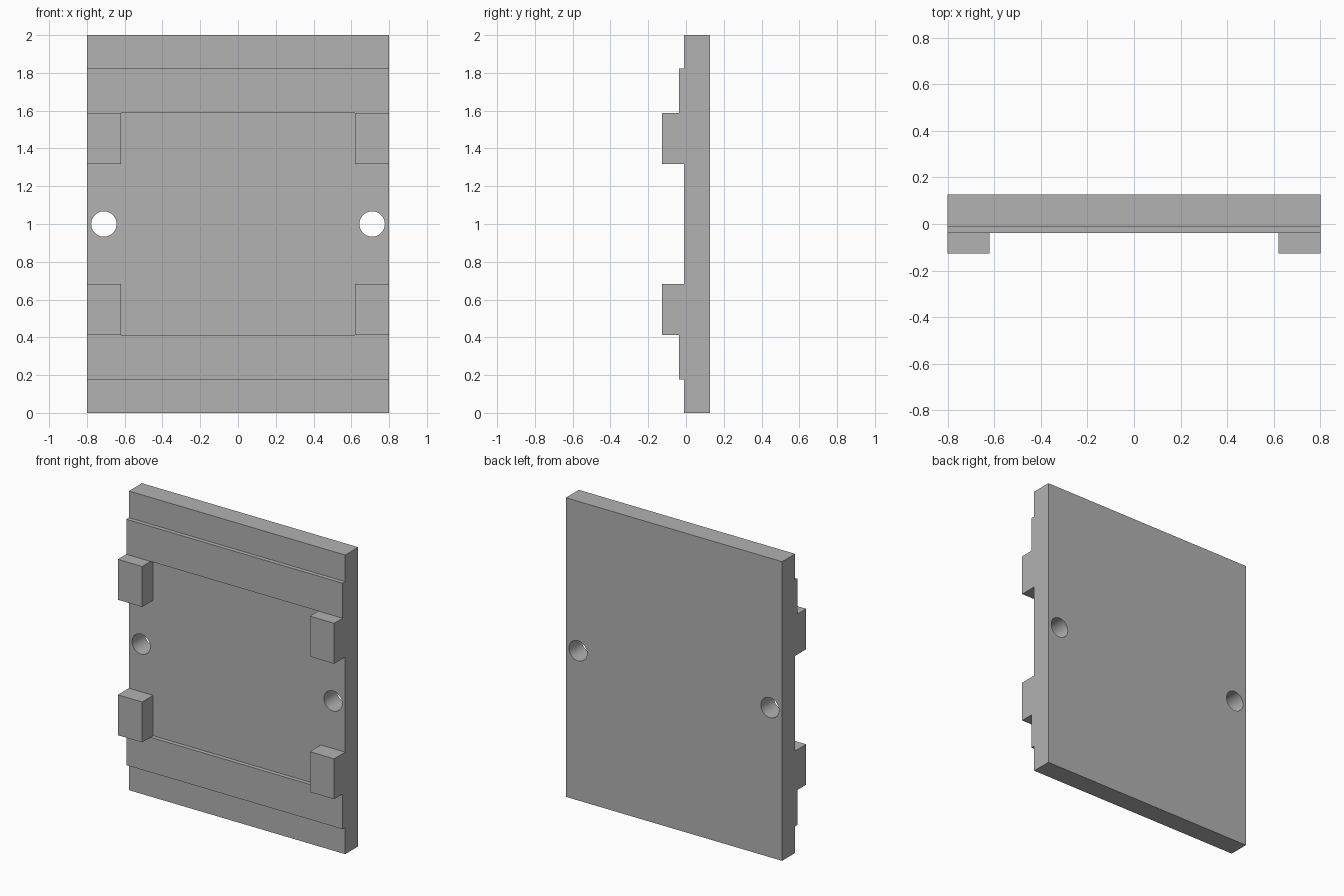
import bpy
import bmesh
from math import pi, radians
from mathutils import Matrix

default = bpy.data.objects.get("Cube")
if default:
    bpy.data.objects.remove(default, do_unlink=True)

HALF_WIDTH = 0.8
BACK, FRONT, STRIP, TAB = 0.127, -0.01, -0.038, -0.127

grey = bpy.data.materials.new("plain grey")
grey.use_nodes = True
grey.diffuse_color = (0.445, 0.445, 0.445, 1)
grey.node_tree.nodes["Principled BSDF"].inputs["Base Color"].default_value = grey.diffuse_color


def add_object(name, bm):
    bmesh.ops.recalc_face_normals(bm, faces=bm.faces)
    mesh = bpy.data.meshes.new(name)
    bm.to_mesh(mesh)
    bm.free()
    mesh.materials.append(grey)
    obj = bpy.data.objects.new(name, mesh)
    bpy.context.collection.objects.link(obj)
    return obj


def extrude_profile(name, profile, x0, x1):
    """Sweep a side profile of (y, z) points from x0 to x1."""
    bm = bmesh.new()
    face = bm.faces.new([bm.verts.new((x0, y, z)) for y, z in profile])
    swept = bmesh.ops.extrude_face_region(bm, geom=[face])["geom"]
    moved = [v for v in swept if isinstance(v, bmesh.types.BMVert)]
    bmesh.ops.translate(bm, verts=moved, vec=(x1 - x0, 0, 0))
    return add_object(name, bm)


# Back plate with two raised strips, mirrored about mid height
lower = [(FRONT, 0), (FRONT, 0.178), (STRIP, 0.178), (STRIP, 0.412), (FRONT, 0.412)]
upper = [(y, 2 - z) for y, z in reversed(lower)]
plate = extrude_profile("back_plate", [(BACK, 0)] + lower + upper + [(BACK, 2)],
                        -HALF_WIDTH, HALF_WIDTH)

# Two round holes through the plate
bm = bmesh.new()
for side in (-1, 1):
    place = Matrix.Translation((side * 0.71, 0, 1)) @ Matrix.Rotation(pi / 2, 4, "X")
    bmesh.ops.create_cone(bm, cap_ends=True, segments=48, radius1=0.067,
                          radius2=0.067, depth=1, matrix=place)
cutter = add_object("hole_cutter", bm)
cutter.hide_render = True
holes = plate.modifiers.new("holes", "BOOLEAN")
holes.operation = "DIFFERENCE"
holes.solver = "EXACT"
holes.object = cutter
bpy.context.view_layer.objects.active = plate
plate.select_set(True)
bpy.ops.object.modifier_apply(modifier=holes.name)
bpy.data.objects.remove(cutter, do_unlink=True)
bpy.ops.object.shade_smooth_by_angle(angle=radians(30))

# Four corner tabs
for level, z0, z1 in (("lower", 0.412, 0.682), ("upper", 1.318, 1.588)):
    for side, x0, x1 in (("right", -HALF_WIDTH, -0.62), ("left", 0.62, HALF_WIDTH)):
        profile = [(FRONT, z0), (TAB, z0), (TAB, z1), (FRONT, z1)]
        extrude_profile(f"{level}_{side}_tab", profile, x0, x1)
